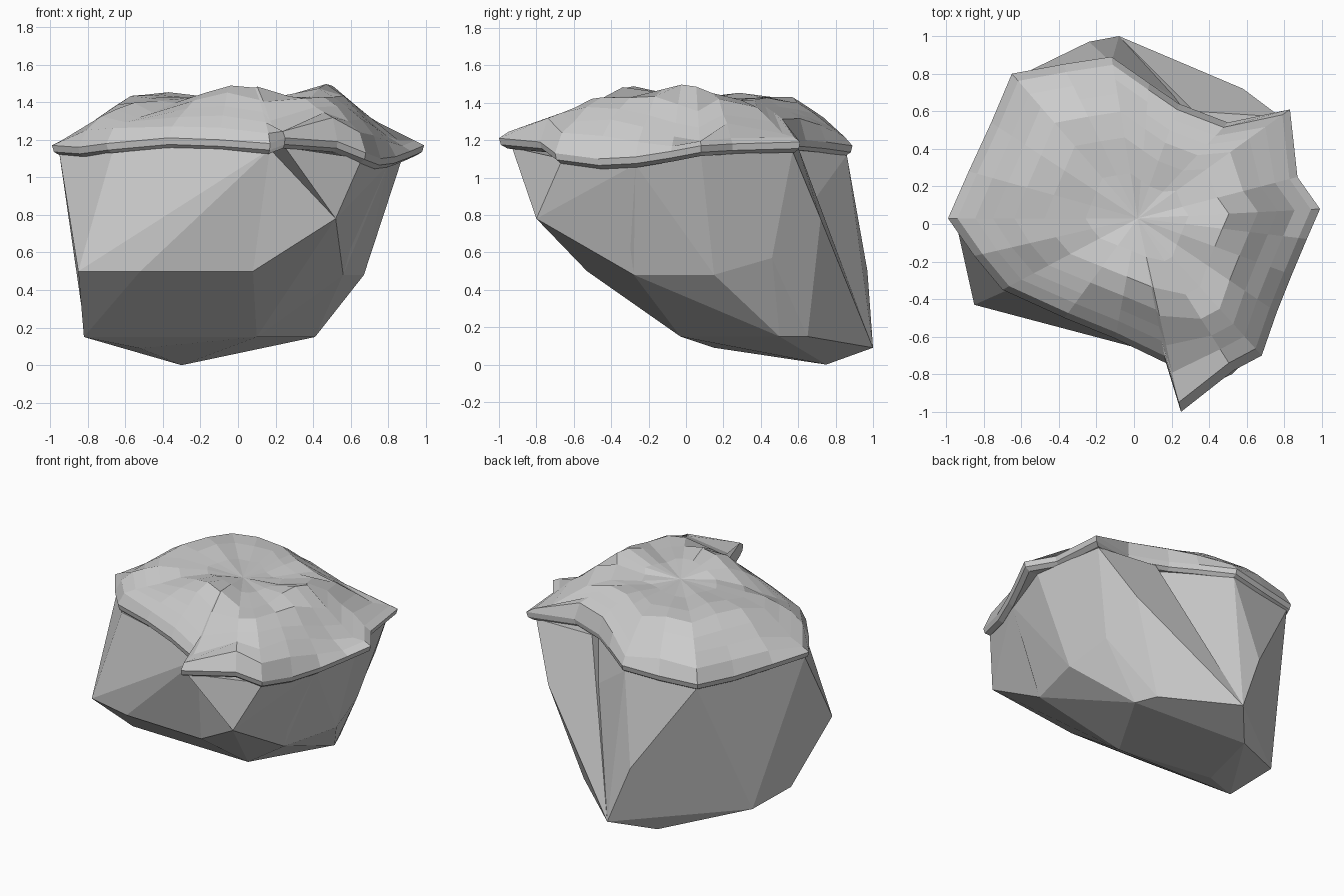
import bpy, bmesh, math, random

if "Cube" in bpy.data.objects:
    bpy.data.objects.remove(bpy.data.objects["Cube"])

random.seed(4)


def finish(bm, name):
    bmesh.ops.recalc_face_normals(bm, faces=bm.faces)
    me = bpy.data.meshes.new(name)
    bm.to_mesh(me)
    bm.free()
    ob = bpy.data.objects.new(name, me)
    bpy.context.collection.objects.link(ob)
    return ob


def hull(name, pts):
    bm = bmesh.new()
    for p in pts:
        bm.verts.new(p)
    bmesh.ops.convex_hull(bm, input=bm.verts)
    inner = [v for v in bm.verts if not v.link_faces]
    bmesh.ops.delete(bm, geom=inner, context='VERTS')
    bmesh.ops.dissolve_limit(bm, angle_limit=math.radians(4),
                             verts=bm.verts, edges=bm.edges)
    return finish(bm, name)


# Shared corners of the boulder
front_nose = (.52, -.80, .78)
front_low = (.08, -.53, .50)
low_right = (.56, -.28, .48)
right_side = (.67, .15, .48)
back_right = (.62, .46, .57)
back_foot = (-.08, 1.0, .09)
foot = (.35, .65, .15)
right_top = (.88, .08, 1.12)
front_right_top = (.66, -.66, 1.10)
front_top = (.17, -.70, 1.15)
under_front = (.10, -.03, .15)

# Main boulder
hull("boulder", [
    (-.95, .02, 1.12), (-.67, -.35, 1.13), (-.35, -.48, 1.16), front_top,
    (.6, -.5, 1.1), (.80, -.27, 1.07), right_top, (.20, .62, 1.15),
    (-.12, .86, 1.12), (-.63, .78, 1.10), (-.85, .28, 1.10),
    (-.85, -.43, .50), (-.52, -.51, .50), front_low,
    low_right, right_side, back_right,
    (-.24, .97, .50), back_foot, foot, (.41, .50, .15),
    (-.30, .75, 0), (-.52, .15, .09), (-.82, -.01, .15), (-.81, .41, .15), under_front])

# Rear shoulder, leaves a crack beside the main boulder
hull("rear_shoulder", [
    (.78, .57, 1.14), (.50, .52, 1.15), (.32, .60, 1.16), (.58, .72, .78),
    (.24, .78, .51), (.13, .85, .51), back_foot, foot,
    back_right, right_side, right_top, (.80, .25, 1.13), (.2, .3, .5), (.3, .2, 1.1)])

# Front shoulder and the pointed ledge above it
hull("front_shoulder", [
    front_nose, front_right_top, front_top, front_low, low_right, (.80, -.27, 1.07),
    right_top, right_side, under_front, (.1, -.2, 1.1)])
hull("front_ledge", [
    (.25, -.93, 1.16), front_nose, front_right_top, front_top, (.3, -.4, 1.1)])

# Ground-cover cap: rim outline followed by rings rising to the crown
rim = [
    (-.99, .03, 1.16), (-.85, -.17, 1.15), (-.70, -.35, 1.17), (-.37, -.50, 1.20),
    (-.10, -.61, 1.19), (.17, -.74, 1.17), (.25, -1.0, 1.20), (.53, -.78, 1.18),
    (.68, -.70, 1.12), (.76, -.47, 1.09), (.84, -.27, 1.10), (.92, -.08, 1.13),
    (.99, .08, 1.16), (.87, .25, 1.17), (.83, .61, 1.18), (.50, .54, 1.19),
    (.24, .64, 1.19), (.08, .75, 1.18), (-.12, .89, 1.16), (-.38, .85, 1.14),
    (-.65, .80, 1.13), (-.76, .54, 1.12), (-.88, .28, 1.14)]
cx, cy = .02, .03
ca, sa = math.cos(math.radians(-22)), math.sin(math.radians(-22))
# x, y, height, radius of each lump
lumps = [(-.02, -.33, .08, .22), (.48, 0, .08, .17), (-.1, .6, .02, .2),
         (-.45, .25, .03, .2), (.15, .1, -.02, .15), (-.45, -.2, -.05, .15)]


def crown(x, y):
    return 1.42 + sum(h * math.exp(-((x - a) ** 2 + (y - b) ** 2) / (r * r))
                      for a, b, h, r in lumps)


def rise(x, y):
    # The mound is a turned box with cut corners; tips outside it stay low
    u, v = x * ca + y * sa, -x * sa + y * ca
    s = min(.92 - abs(u), v + .62, .76 - v, .84 - x, x + .88, .89 - y, y + .9)
    return min(1, max(.02, s / .3)) ** .8


def box_reach(dx, dy):
    u, v = dx * ca + dy * sa, -dx * sa + dy * ca
    return min(.92 / max(abs(u), 1e-4), (.76 if v > 0 else .62) / max(abs(v), 1e-4))


def ring(bm, f, drop=None):
    out = []
    for px, py, pz in rim:
        dx, dy = px - cx, py - cy
        t = min(1, max(0, (.95 - f) / .35))
        k = f * (1 - t + t * min(1, box_reach(dx, dy)))
        x, y = cx + dx * k, cy + dy * k
        if drop is not None:
            z = pz + drop
        else:
            r = rise(x, y)
            z = (pz + .03) * (1 - r) + crown(x, y) * r + random.uniform(-.008, .008)
        out.append(bm.verts.new((x, y, z)))
    return out


bm = bmesh.new()
rings = [ring(bm, .955, -.045), ring(bm, .99, -.025), ring(bm, 1, .01)]
rings += [ring(bm, f) for f in (.95, .86, .77, .66, .5, .28)]
n = len(rim)
for a, b in zip(rings, rings[1:]):
    for i in range(n):
        j = (i + 1) % n
        bm.faces.new((a[i], a[j], b[j], b[i]))
for end, z in ((rings[-1], crown(cx, cy)), (rings[0], 1.15)):
    c = bm.verts.new((cx, cy, z))
    for i in range(n):
        bm.faces.new((end[i], end[(i + 1) % n], c))
finish(bm, "ground_cover_cap")
